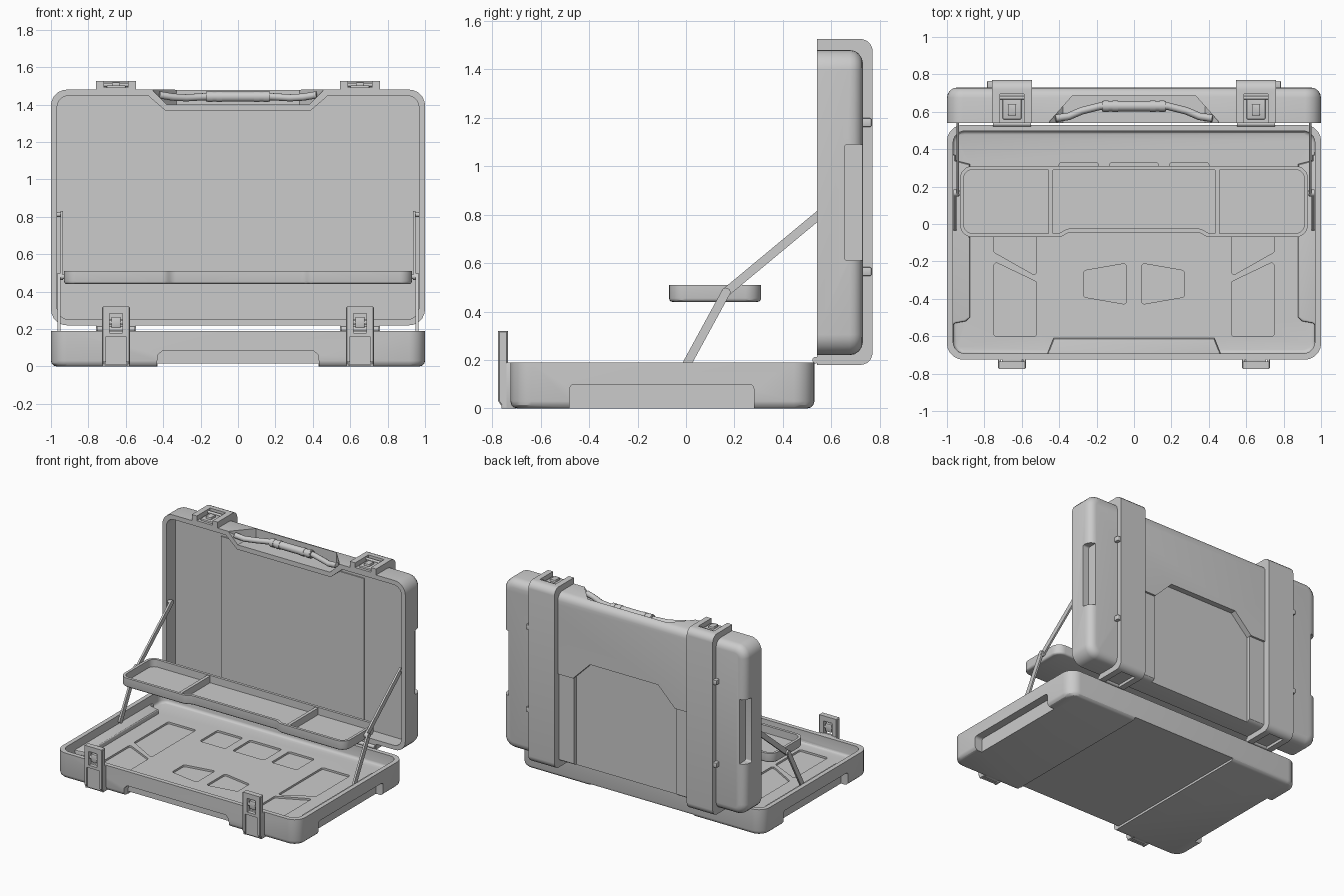
import bpy, bmesh, math
from mathutils import Vector

if "Cube" in bpy.data.objects:
    bpy.data.objects.remove(bpy.data.objects["Cube"])


def fillet(pts, r, n=5):
    """Round the corners of a 2D polygon."""
    out = []
    for i, p in enumerate(pts):
        p, a, b = Vector(p), Vector(pts[i - 1]), Vector(pts[(i + 1) % len(pts)])
        u, v = (a - p), (b - p)
        ang = u.angle(v)
        d = min(r / math.tan(ang / 2), u.length * .45, v.length * .45)
        rr = d * math.tan(ang / 2)
        u.normalize(); v.normalize()
        c = p + (u + v).normalized() * (rr / math.sin(ang / 2))
        s, e = p + u * d - c, p + v * d - c
        for k in range(n + 1):
            w = s.lerp(e, k / n)
            out.append(tuple(c + w.normalized() * rr))
    return out


def finish(ob):
    ob.data.shade_smooth()
    ob.data.set_sharp_from_angle(angle=math.radians(30))
    return ob


def prism(name, pts, axis, lo, hi, r=0, caps='', b=.01, seg=3):
    """Extrude a profile along an axis; caps 'l'/'h' get a bevelled rim."""
    if r:
        pts = fillet(pts, r)
    lo, hi = min(lo, hi), max(lo, hi)
    place = {'x': lambda p, t: (t, p[0], p[1]), 'y': lambda p, t: (p[0], t, p[1]),
             'z': lambda p, t: (p[0], p[1], t)}[axis]
    bm = bmesh.new()
    rings = [[bm.verts.new(place(p, t)) for p in pts] for t in (lo, hi)]
    ends = [bm.faces.new(q) for q in rings]
    n = len(pts)
    for i in range(n):
        j = (i + 1) % n
        bm.faces.new((rings[0][i], rings[0][j], rings[1][j], rings[1][i]))
    bmesh.ops.recalc_face_normals(bm, faces=bm.faces)
    edges = [e for k, f in zip('lh', ends) if k in caps for e in f.edges]
    if edges:
        bmesh.ops.bevel(bm, geom=edges, offset=b, segments=seg, profile=.5, affect='EDGES')
    me = bpy.data.meshes.new(name)
    bm.to_mesh(me)
    bm.free()
    ob = bpy.data.objects.new(name, me)
    bpy.context.collection.objects.link(ob)
    return finish(ob)


def rect(x0, x1, y0, y1):
    return [(x0, y0), (x1, y0), (x1, y1), (x0, y1)]


def box(name, x0, x1, y0, y1, z0, z1, b=0):
    return prism(name, rect(min(x0, x1), max(x0, x1), y0, y1), 'z', z0, z1, b, 'lh' if b else '', b * .8, 2)


def flip(pts, s):
    return [(s * x, y) for x, y in pts]


def boolean(ob, tools, op='DIFFERENCE'):
    for t in tools:
        m = ob.modifiers.new('b', 'BOOLEAN')
        m.object, m.operation, m.solver = t, op, 'EXACT'
        dg = bpy.context.evaluated_depsgraph_get()
        dg.update()
        me = bpy.data.meshes.new_from_object(ob.evaluated_get(dg))
        ob.modifiers.clear()
        ob.data = me
        bpy.data.objects.remove(t)
    return finish(ob)


def tube(name, pts, r):
    cu = bpy.data.curves.new(name, 'CURVE')
    cu.dimensions = '3D'
    cu.bevel_depth, cu.bevel_resolution, cu.use_fill_caps = r, 3, True
    sp = cu.splines.new('POLY')
    sp.points.add(len(pts) - 1)
    for q, p in zip(sp.points, pts):
        q.co = (*p, 1)
    ob = bpy.data.objects.new(name, cu)
    bpy.context.collection.objects.link(ob)
    return ob


S = (-1, 1)
FLOOR = .095

# Base shell: outer body and cavity
base = prism('base_shell', rect(-1, 1, -.725, .53), 'z', 0, .19, .085, 'l', .03)
boolean(base, [prism('c', rect(-.967, .967, -.692, .497), 'z', FLOOR, .3, .06, 'l', .02)])
# Inner ledges that back the recesses
for s in S:
    side = [(.98, -.55), (.98, .37), (.955, .37), (.955, .34), (.877, .32), (.877, -.5), (.9, -.52), (.955, -.53)]
    boolean(base, [prism('l', flip(side, s), 'z', .03, .128, 0, 'h', .01)], 'UNION')
boolean(base, [prism('l', [(-.47, -.71), (.47, -.71), (.43, -.61), (-.43, -.61)], 'z', .03, .118, 0, 'h', .01)], 'UNION')
# Underside channel and grip recesses
cuts = [box('c', -.43, .43, -1, 1, -.1, .016),
        prism('c', [(-.44, -.1), (.44, -.1), (.43, .06), (.405, .083), (-.405, .083), (-.43, .06)], 'y', -.9, -.675)]
for s in S:
    cuts.append(prism('c', fillet(rect(-.48, .28, -.1, .1), .02), 'x', s * .94, s * 1.2))
    # Floor pockets
    for p in ([(.52, -.6), (.75, -.6), (.75, -.2), (.52, -.31)],
              [(.52, -.28), (.75, -.15), (.75, .25), (.52, .25)],
              [(.04, -.43), (.27, -.39), (.27, -.25), (.04, -.21)],
              [(.19, .33), (.4, .33), (.4, .12), (.19, .12)]):
        cuts.append(prism('c', flip(p, s), 'z', FLOOR - .014, .2, .015))
cuts.append(prism('c', rect(-.13, .13, .12, .33), 'z', FLOOR - .014, .2, .015))
boolean(base, cuts)

# Lid shell: standing upright, open to the front
lid = prism('lid_shell', rect(-1, 1, .22, 1.48), 'y', .54, .73, .085, 'h', .055, 4)
cavity = fillet(rect(-.967, .967, .252, 1.447), .06)
k = [i for i, p in enumerate(cavity) if p[0] > 0 and p[1] > 1][-1] + 1
cavity[k:k] = [(.48, 1.447), (.385, 1.365), (-.385, 1.365), (-.48, 1.447)]
boolean(lid, [prism('c', cavity, 'y', .4, .648)])
# Handle notch with sloping ends, back panel recesses, side grips
slot = prism('c', [(-.5, .4), (.5, .4), (.45, .55), (.33, .685), (-.33, .685), (-.45, .55)], 'z', 1.4, 1.7)
boolean(slot, [prism('c', [(-.375, 1.395), (.375, 1.395), (.46, 1.48), (.52, 1.8), (-.52, 1.8), (-.46, 1.48)],
                     'y', .3, .9)], 'INTERSECT')
cuts = [slot,
        box('c', -.57, .57, .715, .9, .1, .88),
        prism('c', [(-.42, .1), (.42, .1), (.42, .88), (.28, 1.02), (-.28, 1.02), (-.42, .88)], 'y', .688, .9)]
for s in S:
    cuts.append(prism('c', fillet(rect(.655, .85, .61, 1.09), .012), 'x', s * .95, s * 1.2))
boolean(lid, cuts)
box('lid_inner_panel', -.59, .59, .64, .66, .245, 1.37)

# Bands around the lid with latch seats, buckles and side pegs
for s in S:
    cx = s * .652
    out = fillet([(.54, 1.525), (.77, 1.525), (.77, .18), (.54, .18)], .05)
    outer = [(.54, 1.525)] + out[6:18] + [(.54, .18)]
    prof = outer + [(.54, .235), (.7, .25), (.7, 1.45), (.54, 1.46)]
    band = prism('lid_band', prof, 'x', cx - .107, cx + .107)
    boolean(band, [box('c', cx - .065, cx + .065, .4, .695, 1.49, 1.7),
                   box('c', cx - .06, cx + .06, .4, .72, .1, .2)])
    box('lid_buckle', cx - .05, cx + .05, .56, .67, 1.48, 1.503, .006)
    box('lid_buckle_catch', cx - .022, cx + .022, .58, .64, 1.49, 1.52, .006)
    tube('lid_buckle_pin', [(cx - .07, .675, 1.505), (cx + .07, .675, 1.505)], .01)
    for z in (.565, 1.18):
        box('band_peg', s * .75, s * .785, .715, .765, z - .018, z + .018, .006)
    # Hinge barrels between lid and base
    tube('hinge_barrel', [(s * .55, .535, .2), (s * .755, .535, .2)], .014)

# Front latches: mount on the base and raised hasp frame
for s in S:
    cx = s * .652
    box('latch_mount', cx - .055, cx + .055, -.748, -.7, .005, .19, .006)
    hasp = prism('latch_hasp', [(-.775, .03), (-.755, .0), (-.735, .0), (-.735, .32), (-.775, .32)],
                 'x', cx - .074, cx + .074, 0, 'lh', .005, 1)
    boolean(hasp, [box('c', cx - .035, cx + .035, -.9, -.6, .18, .282),
                   box('c', cx - .053, cx + .053, -.9, -.763, -.1, .16)])
    box('latch_hook', cx - .025, cx + .025, -.767, -.742, .205, .265, .006)
    tube('latch_pin', [(cx - .04, -.755, .235), (cx + .04, -.755, .235)], .012)
    for t in S:
        box('latch_rail', cx + t * .066 - .008, cx + t * .066 + .008, -.762, -.7, 0, .19, .004)

# Carry handle sunk in the lid top
half = [(.42, .565, 1.452), (.35, .575, 1.44), (.28, .605, 1.436), (.18, .63, 1.442)]
tube('handle_bar', [(-x, y, z) for x, y, z in half] + half[::-1], .02)
tube('handle_grip', [(-.17, .63, 1.442), (.17, .63, 1.442)], .028)
for x in (-.15, -.1, .1, .15):
    tube('grip_ring', [(x - .014, .63, 1.442), (x + .014, .63, 1.442)], .031)


# Lifting tray with stepped front edge and dividers
def tray_outline(d):
    half = [(.35 + d * .4, -.045 + d), (.39 + d * .4, -.07 + d), (.93 - d, -.07 + d), (.93 - d, .31 - d)]
    return fillet(half + flip(half[::-1], -1), .065 - d)


tray = prism('tray', tray_outline(0), 'z', .44, .51, 0, 'l', .015)
boolean(tray, [prism('c', tray_outline(.02), 'z', .455, .6)])
for s in S:
    box('tray_divider', s * .445 - .012, s * .445 + .012, -.06, .3, .45, .505)


# Folding support arms
def arm(name, a, b, x0, x1, w=.018):
    a, b = Vector(a), Vector(b)
    d = (b - a).normalized() * w
    n = Vector((-d.y, d.x))
    prism(name, fillet([a - d - n, b + d - n, b + d + n, a - d + n], w * .95), 'x', x0, x1)


for s in S:
    arm('lower_arm', (-.015, .15), (.165, .48), s * .95, s * .964)
    arm('upper_arm', (.165, .48), (.565, .812), s * .936, s * .95)
    tube('arm_pivot', [(s * .915, .165, .48), (s * .966, .165, .48)], .013)
    tube('lid_pivot', [(s * .936, .565, .812), (s * .98, .565, .812)], .013)
